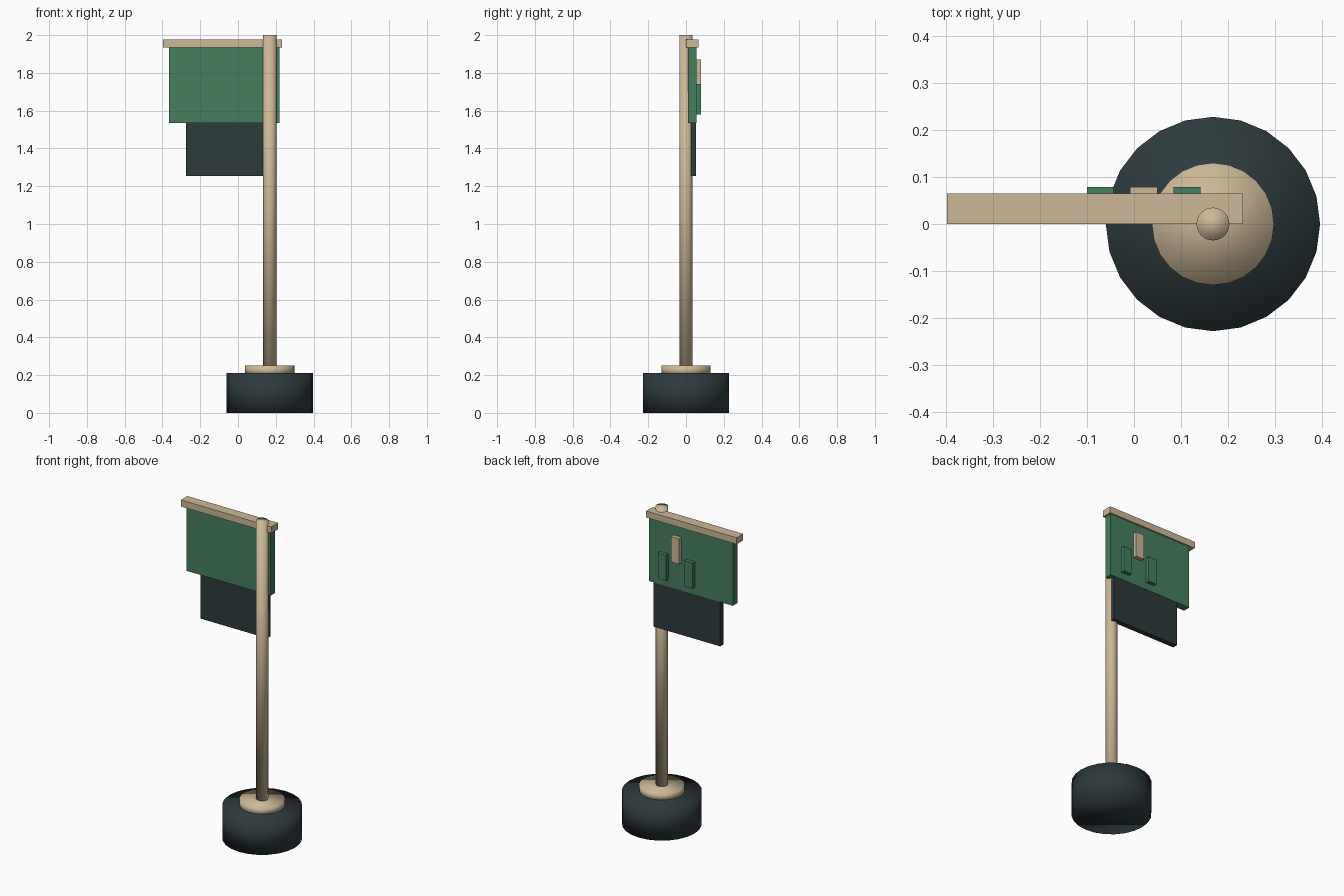
import bpy

cube = bpy.data.objects.get("Cube")
if cube:
    bpy.data.objects.remove(cube, do_unlink=True)


def material(name, rgb):
    mat = bpy.data.materials.new(name)
    mat.use_nodes = True
    colour = (*rgb, 1)
    mat.diffuse_color = colour
    mat.node_tree.nodes["Principled BSDF"].inputs["Base Color"].default_value = colour
    return mat


GREEN = material("banner green", (0.06, 0.21, 0.11))
DARK = material("dark slate", (0.027, 0.043, 0.046))
TAN = material("pale wood", (0.61, 0.48, 0.31))

POLE_X = 0.168


def cylinder(name, radius, bottom, top, mat):
    bpy.ops.mesh.primitive_cylinder_add(
        vertices=24, radius=radius, depth=top - bottom,
        location=(POLE_X, 0, (bottom + top) / 2))
    obj = bpy.context.object
    obj.name = name
    obj.data.materials.append(mat)
    bpy.ops.object.shade_smooth()


def box(name, xs, ys, zs, mat):
    spans = (xs, ys, zs)
    bpy.ops.mesh.primitive_cube_add(size=1, location=[sum(s) / 2 for s in spans])
    obj = bpy.context.object
    obj.name = name
    obj.scale = [s[1] - s[0] for s in spans]
    bpy.ops.object.transform_apply(location=False, rotation=False, scale=True)
    obj.data.materials.append(mat)


# Weighted stand and pole
cylinder("base", 0.228, 0, 0.21, DARK)
cylinder("base_collar", 0.13, 0.2, 0.25, TAN)
cylinder("pole", 0.035, 0.2, 2, TAN)

# Crossbar and hanging banner
box("crossbar", (-0.398, 0.232), (0, 0.065), (1.935, 1.976), TAN)
box("banner", (-0.365, 0.22), (0.01, 0.055), (1.535, 1.94), GREEN)
box("lower_banner", (-0.275, 0.19), (0.02, 0.053), (1.255, 1.54), DARK)

# Raised emblem blocks on the back
box("emblem_center", (-0.008, 0.05), (0.05, 0.079), (1.71, 1.87), TAN)
for side, x in (("right", -0.1), ("left", 0.084)):
    box(f"emblem_{side}", (x, x + 0.057), (0.05, 0.079), (1.58, 1.742), GREEN)
